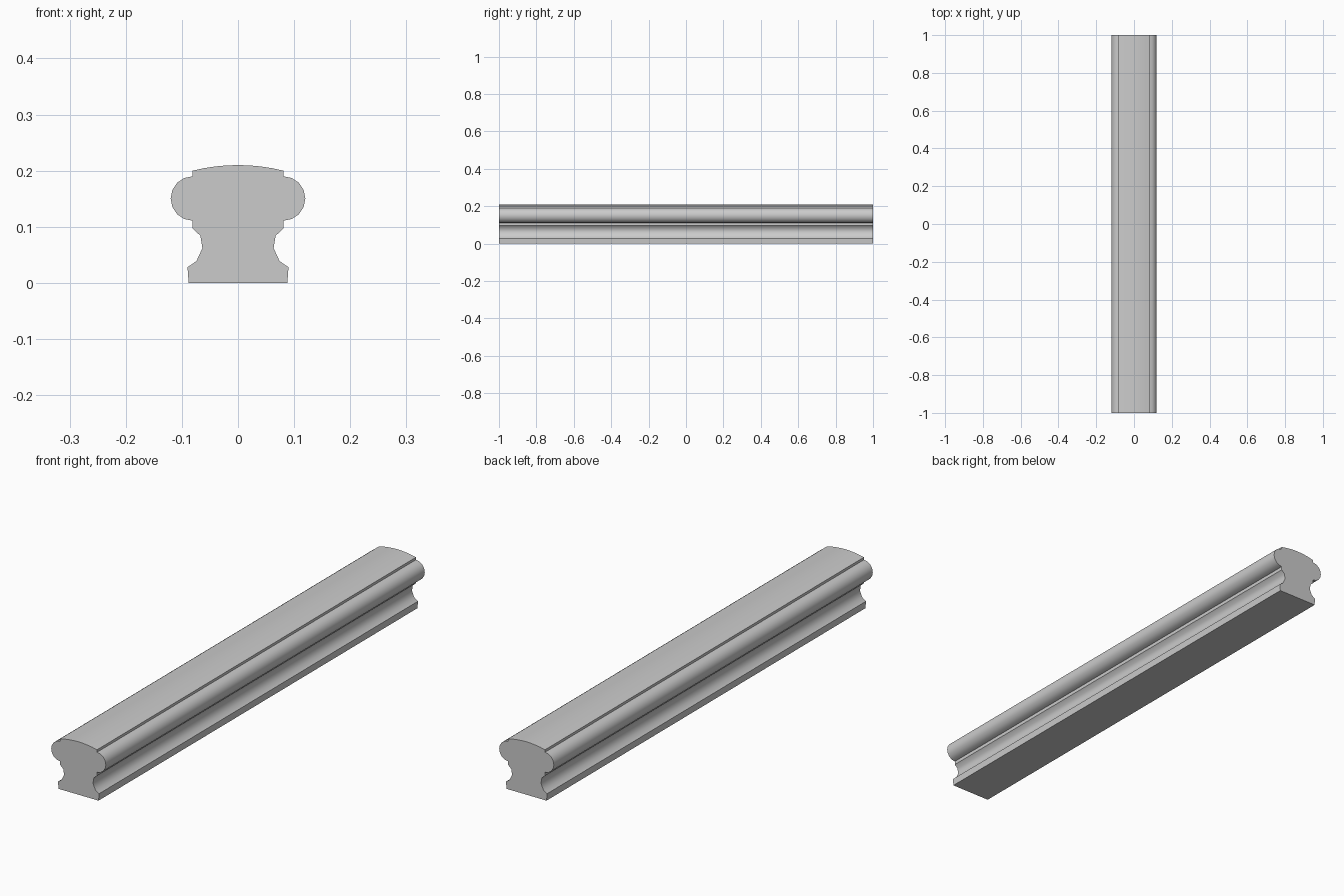
import bpy, bmesh
from math import sin, cos, pi, radians, sqrt

if "Cube" in bpy.data.objects:
    bpy.data.objects.remove(bpy.data.objects["Cube"])

HALF = 1.0

# Right half of the handrail section, from bottom to top (x, z)
base = [(0.088, 0.0), (0.09, 0.028)]
cove = [(0.074, 0.039), (0.0635, 0.062), (0.067, 0.084), (0.081, 0.097)]
bead = [(0.081 + 0.039 * sin(i * pi / 8), 0.1505 - 0.0395 * cos(i * pi / 8))
        for i in range(9)]

# Shallow crown arc, stopping before the centre line
crown_r = 0.333
crown = [(x, 0.21 - crown_r + sqrt(crown_r ** 2 - x * x))
         for x in (0.081, 0.061, 0.041, 0.0205)]

right = base + cove + bead + crown
profile = right + [(0, 0.21)] + [(-x, z) for x, z in reversed(right)]

# Extrude the section along y
bm = bmesh.new()
front = bm.faces.new([bm.verts.new((x, -HALF, z)) for x, z in profile])
ext = bmesh.ops.extrude_face_region(bm, geom=[front], use_keep_orig=True)
moved = [v for v in ext["geom"] if isinstance(v, bmesh.types.BMVert)]
bmesh.ops.translate(bm, verts=moved, vec=(0, 2 * HALF, 0))
bmesh.ops.recalc_face_normals(bm, faces=bm.faces)

mesh = bpy.data.meshes.new("handrail")
bm.to_mesh(mesh)
bm.free()
rail = bpy.data.objects.new("handrail", mesh)
bpy.context.collection.objects.link(rail)

# Smooth cove, bead and crown; keep fillets and ends crisp
bpy.context.view_layer.objects.active = rail
rail.select_set(True)
bpy.ops.object.shade_smooth_by_angle(angle=radians(45))
